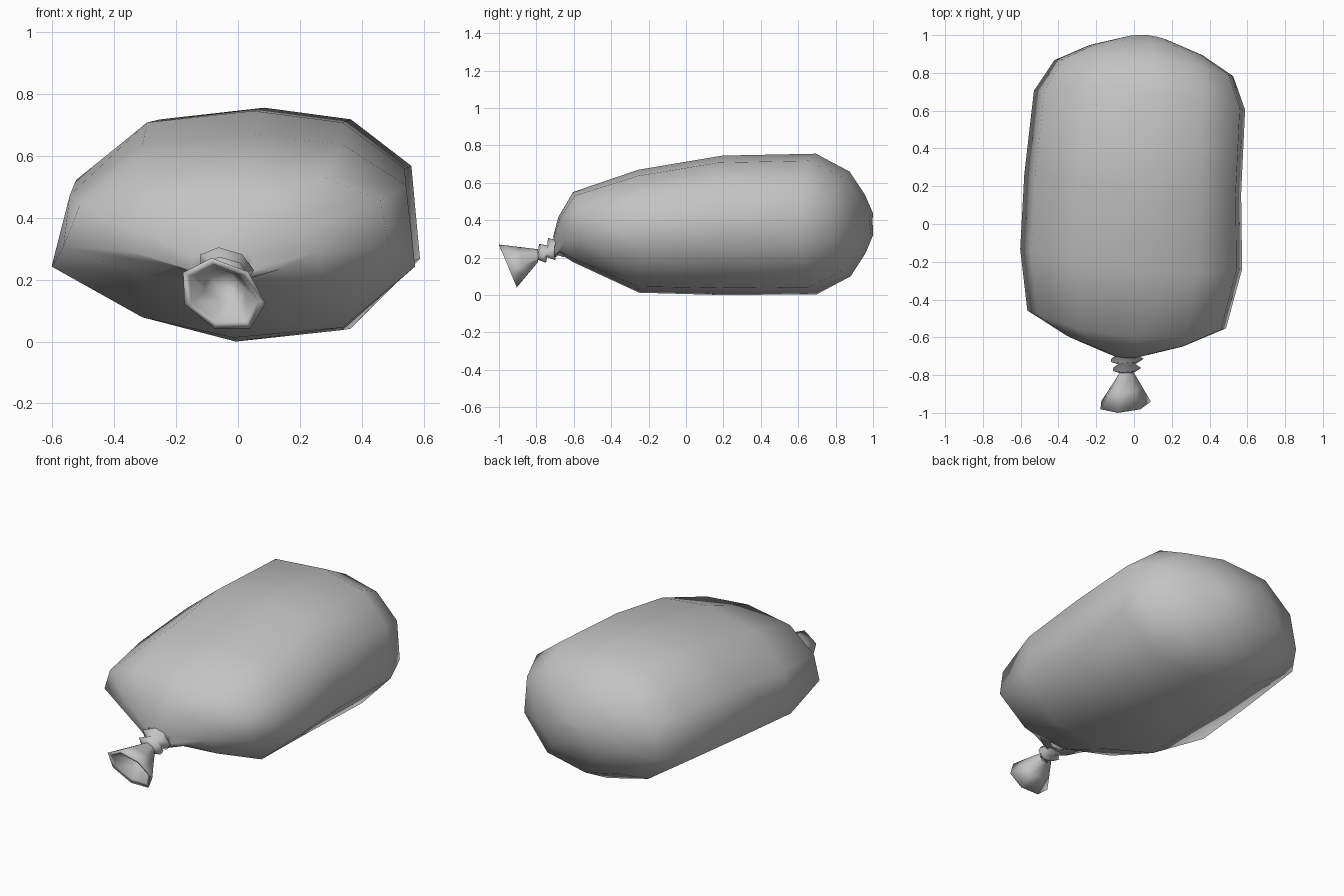
import bpy, bmesh
from math import cos, sin, radians, sqrt

old = bpy.data.objects.get("Cube")
if old:
    bpy.data.objects.remove(old)

grey = bpy.data.materials.new("plain_grey")
grey.use_nodes = True
grey.diffuse_color = (0.55, 0.55, 0.55, 1)
grey.node_tree.nodes["Principled BSDF"].inputs["Base Color"].default_value = grey.diffuse_color

# Lumpy cross-section of the stuffed body
LUMPY = [(0, -1), (-0.5, -0.8), (-1, -0.3), (-0.9, 0.4), (-0.5, 0.9),
         (0.1, 1), (0.6, 0.9), (0.95, 0.5), (1, -0.3), (0.6, -0.9)]


def leaning_polygon(sides, turn, lean):
    """Regular polygon of radius one, sheared sideways by lean."""
    angles = [radians(turn + 360 * i / sides) for i in range(sides)]
    return [(cos(a) - lean * sin(a), sin(a)) for a in angles]


def closing(y, start, end):
    """Fall from one at start to zero at end along a quarter ellipse."""
    t = min(max((y - start) / (end - start), 0), 1)
    return sqrt(1 - t * t)


def loft(name, outline, rings, cap_start=False, cap_end=False):
    """Skin the outline through rings of centre, half sizes, tilt, bow and skew."""
    bm = bmesh.new()
    loops = []
    for y, cx, cz, half_x, half_z, tilt, bow, skew in rings:
        loops.append([bm.verts.new((cx + u * half_x,
                                    y - tilt * w + bow * u * u - skew * u,
                                    cz + w * half_z))
                      for u, w in outline])
    sides = len(outline)
    for near, far in zip(loops, loops[1:]):
        for i in range(sides):
            j = (i + 1) % sides
            bm.faces.new((near[i], near[j], far[j], far[i]))
    if cap_start:
        bm.faces.new(loops[0])
    if cap_end:
        bm.faces.new(loops[-1])
    bmesh.ops.recalc_face_normals(bm, faces=bm.faces)
    mesh = bpy.data.meshes.new(name)
    bm.to_mesh(mesh)
    bm.free()
    mesh.materials.append(grey)
    mesh.shade_smooth()
    obj = bpy.data.objects.new(name, mesh)
    bpy.context.collection.objects.link(obj)
    return obj


def body_ring(y):
    """Arched top, flat belly rising to the neck, bowed and skewed ends."""
    front_x, front_z = closing(y, -0.5, -0.71), closing(y, -0.55, -0.71)
    back_x, back_z = closing(y, 0.75, 1), closing(y, 0.65, 0.99)
    top = 0.76 - 0.16 * (0.5 - y) ** 2 if y < 0.5 else 0.76
    bottom = max(0, -0.1 - 0.45 * y)
    middle = (top + bottom) / 2
    cz = 0.25 + (middle - 0.25) * front_z
    half_x = max(0.1, (0.58 - 0.03 * y) * front_x * back_x)
    half_z = max(0.06, (top - bottom) / 2 * front_z * back_z)
    cx = 0.08 * y * abs(y) - 0.01
    bow = half_x * (0.06 - 0.2 * y)
    return y, cx, cz, half_x, half_z, 0, bow, 0.09 * half_x


def neck_ring(i):
    """Alternate wide slanted folds and tight pinches."""
    half_x, tilt = (0.065, 0) if i % 2 else (0.1, 0.02)
    half_x -= 0.006 * i
    return -0.67 - 0.024 * i, -0.04, 0.265 - 0.011 * i, half_x, 0.7 * half_x, tilt, 0, 0


def mouth_ring(t, wall=0):
    """Flare from the neck at t = 0 to the slanted rim at t = 1."""
    return (-0.79 - 0.16 * t, -0.04 - 0.01 * t, 0.21 - 0.06 * t,
            0.04 + 0.095 * t - wall, 0.035 + 0.085 * t - wall, 0.05 * t, 0, 0)


# Stuffed body, from the gathered front to the rounded back
stations = (-0.71, -0.68, -0.6, -0.25, 0.2, 0.7, 0.88, 0.96, 1)
loft("sack_body", LUMPY, [body_ring(y) for y in stations],
     cap_start=True, cap_end=True)

# Tied neck with pinched folds
flare_outline = leaning_polygon(7, -12, 0.25)
loft("tied_neck", flare_outline, [neck_ring(i) for i in range(6)], cap_start=True)

# Flared open mouth: outer wall, thin rim, then the hollow inside
outer = [mouth_ring(t) for t in (0, 0.5, 1)]
inner = [mouth_ring(t, wall=0.02) for t in (0.97, 0.5, 0.2)]
loft("open_mouth", flare_outline, outer + inner, cap_end=True)
